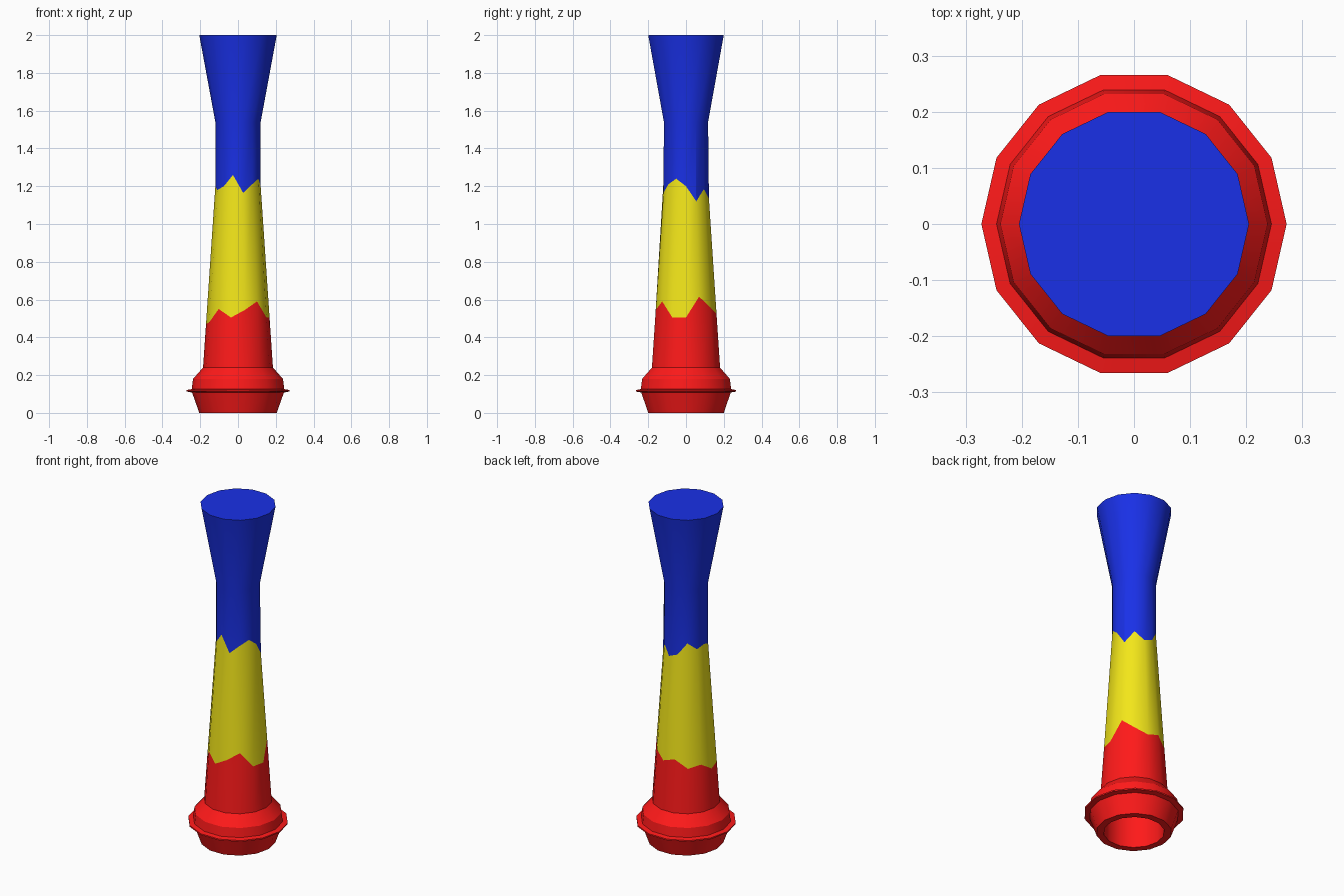
import bpy, math

if "Cube" in bpy.data.objects:
    bpy.data.objects.remove(bpy.data.objects["Cube"])

N = 14  # sides around the tube

# Heights of the jagged colour borders at each corner of the tube
LOW = [.505, .615, .56, .525, .55, .50, .515, .47, .48, .55, .505, .545, .59, .505]
HIGH = [1.20, 1.12, 1.185, 1.135, 1.157, 1.226, 1.185, 1.20, 1.18, 1.20, 1.26, 1.165, 1.21, 1.24]


def flat(r, z):
    """Level ring of (radius, height) pairs."""
    return [(r, z)] * N


def jagged(heights):
    """Ring that follows the tapering tube at varying heights."""
    return [(max(.12, .185 - .0677 * (z - .24)), z) for z in heights]


def loft(name, rings, color, cap_first=False, cap_last=False):
    verts = []
    for ring in rings:
        for k, (r, z) in enumerate(ring):
            a = 2 * math.pi * k / N
            verts.append((r * math.cos(a), r * math.sin(a), z))
    faces = []
    for i in range(len(rings) - 1):
        for k in range(N):
            j = (k + 1) % N
            faces.append((i * N + k, i * N + j, (i + 1) * N + j, (i + 1) * N + k))
    if cap_first:
        faces.append(tuple(reversed(range(N))))
    if cap_last:
        faces.append(tuple(range((len(rings) - 1) * N, len(rings) * N)))
    mesh = bpy.data.meshes.new(name)
    mesh.from_pydata(verts, [], faces)
    obj = bpy.data.objects.new(name, mesh)
    bpy.context.collection.objects.link(obj)
    mat = bpy.data.materials.new(name + "_color")
    mat.diffuse_color = color
    mat.use_nodes = True
    mat.node_tree.nodes["Principled BSDF"].inputs["Base Color"].default_value = mat.diffuse_color
    mesh.materials.append(mat)
    bpy.ops.object.select_all(action='DESELECT')
    obj.select_set(True)
    bpy.context.view_layer.objects.active = obj
    bpy.ops.object.shade_smooth_by_angle(angle=math.radians(30))
    return obj


# Red mouthpiece: hollow underneath, with a thin flange
base = [(.165, .25), (.165, 0), (.205, 0), (.243, .108), (.272, .113),
        (.272, .121), (.245, .126), (.238, .18), (.185, .24)]
loft("red_mouthpiece", [flat(*p) for p in base] + [jagged(LOW)],
     (1, .01, .01, 1), cap_first=True)
bpy.data.objects["red_mouthpiece"].data.polygons[-1].use_smooth = False

# Yellow tapering middle
loft("yellow_tube", [jagged(LOW), jagged(HIGH)], (.9, .8, .01, 1))

# Blue neck and flared end
loft("blue_flare", [jagged(HIGH), flat(.12, 1.54), flat(.205, 2)],
     (.01, .03, .8, 1), cap_last=True)
